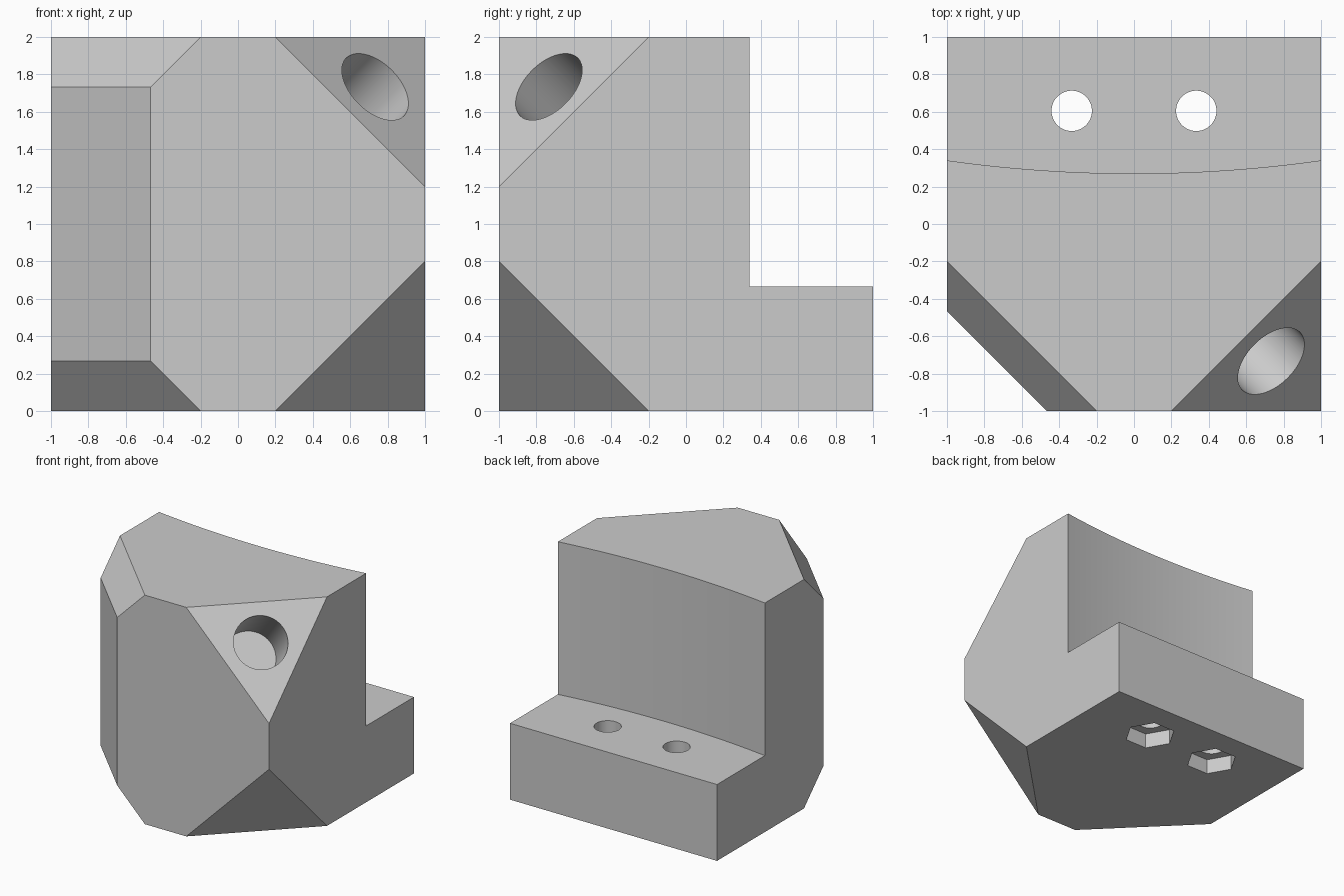
import bpy, bmesh, math
from mathutils import Matrix, Vector

cube = bpy.data.objects.get("Cube")
if cube:
    bpy.data.objects.remove(cube, do_unlink=True)

grey = bpy.data.materials.new("plain_grey")
grey.use_nodes = True
grey.diffuse_color = (0.6, 0.6, 0.6, 1)
grey.node_tree.nodes["Principled BSDF"].inputs["Base Color"].default_value = (0.6, 0.6, 0.6, 1)


def add_object(name, bm):
    bmesh.ops.recalc_face_normals(bm, faces=bm.faces[:])
    mesh = bpy.data.meshes.new(name)
    bm.to_mesh(mesh)
    bm.free()
    mesh.materials.append(grey)
    obj = bpy.data.objects.new(name, mesh)
    bpy.context.collection.objects.link(obj)
    return obj


def prism(name, outline, z0, z1, matrix=Matrix()):
    """Closed outline extruded along its local z axis."""
    bm = bmesh.new()
    face = bm.faces.new([bm.verts.new((x, y, z0)) for x, y in outline])
    top = bmesh.ops.extrude_face_region(bm, geom=[face])["geom"]
    bmesh.ops.translate(bm, vec=(0, 0, z1 - z0),
                        verts=[v for v in top if isinstance(v, bmesh.types.BMVert)])
    bm.transform(matrix)
    return add_object(name, bm)


def ring(radius, sides):
    return [(radius * math.cos(math.tau * i / sides), radius * math.sin(math.tau * i / sides))
            for i in range(sides)]


def carve(body, cutter):
    cutter.hide_render = True
    mod = body.modifiers.new("cut", "BOOLEAN")
    mod.operation = "DIFFERENCE"
    mod.solver = "EXACT"
    mod.object = cutter
    bpy.ops.object.modifier_apply(modifier=mod.name)
    bpy.data.objects.remove(cutter, do_unlink=True)


# Block with one cut vertical edge and four cut front corners
bm = bmesh.new()
bmesh.ops.create_cube(bm, size=2, matrix=Matrix.Translation((0, 0, 1)))
planes = [((-1, -0.467, 1), (-1, -1, 0))]
for side in (-1, 1):
    for z, up in ((0, -1), (2, 1)):
        planes.append(((side, -0.2, z), (side, -1, up)))
for point, normal in planes:
    cut = bmesh.ops.bisect_plane(bm, geom=bm.verts[:] + bm.edges[:] + bm.faces[:],
                                 plane_co=point, plane_no=normal, clear_outer=True)
    edges = [e for e in cut["geom_cut"] if isinstance(e, bmesh.types.BMEdge)]
    bmesh.ops.edgeloop_fill(bm, edges=edges)
body = add_object("bracket_body", bm)
bpy.ops.object.select_all(action="DESELECT")
body.select_set(True)
bpy.context.view_layer.objects.active = body

# Rear notch: flat ledge and gently curved wall
radius = 7.18
arc = []
for i in range(33):
    x = -1.1 + 2.2 * i / 32
    arc.append((x, 0.27 + radius - math.sqrt(radius ** 2 - x ** 2)))
carve(body, prism("rear_notch", arc + [(1.1, 1.2), (-1.1, 1.2)], 0.667, 2.2))

# Blind sockets in the cut faces
sockets = [((0.733, -0.733, 1.733), (1, -1, 1)),
           ((0.733, -0.733, 0.267), (1, -1, -1)),
           ((-0.733, -0.733, 1), (-1, -1, 0))]
for centre, normal in sockets:
    turn = Vector(normal).to_track_quat("Z", "Y").to_matrix().to_4x4()
    carve(body, prism("socket", ring(0.218, 64), -0.67, 0.2, Matrix.Translation(centre) @ turn))

# Bolt holes through the ledge, with hexagonal nut pockets below
for x in (-0.333, 0.333):
    place = Matrix.Translation((x, 0.605, 0))
    carve(body, prism("bolt_hole", ring(0.108, 48), -0.1, 1, place))
    carve(body, prism("nut_pocket", ring(0.21, 6), -0.1, 0.133, place))

bpy.ops.object.shade_smooth_by_angle(angle=math.radians(25))
